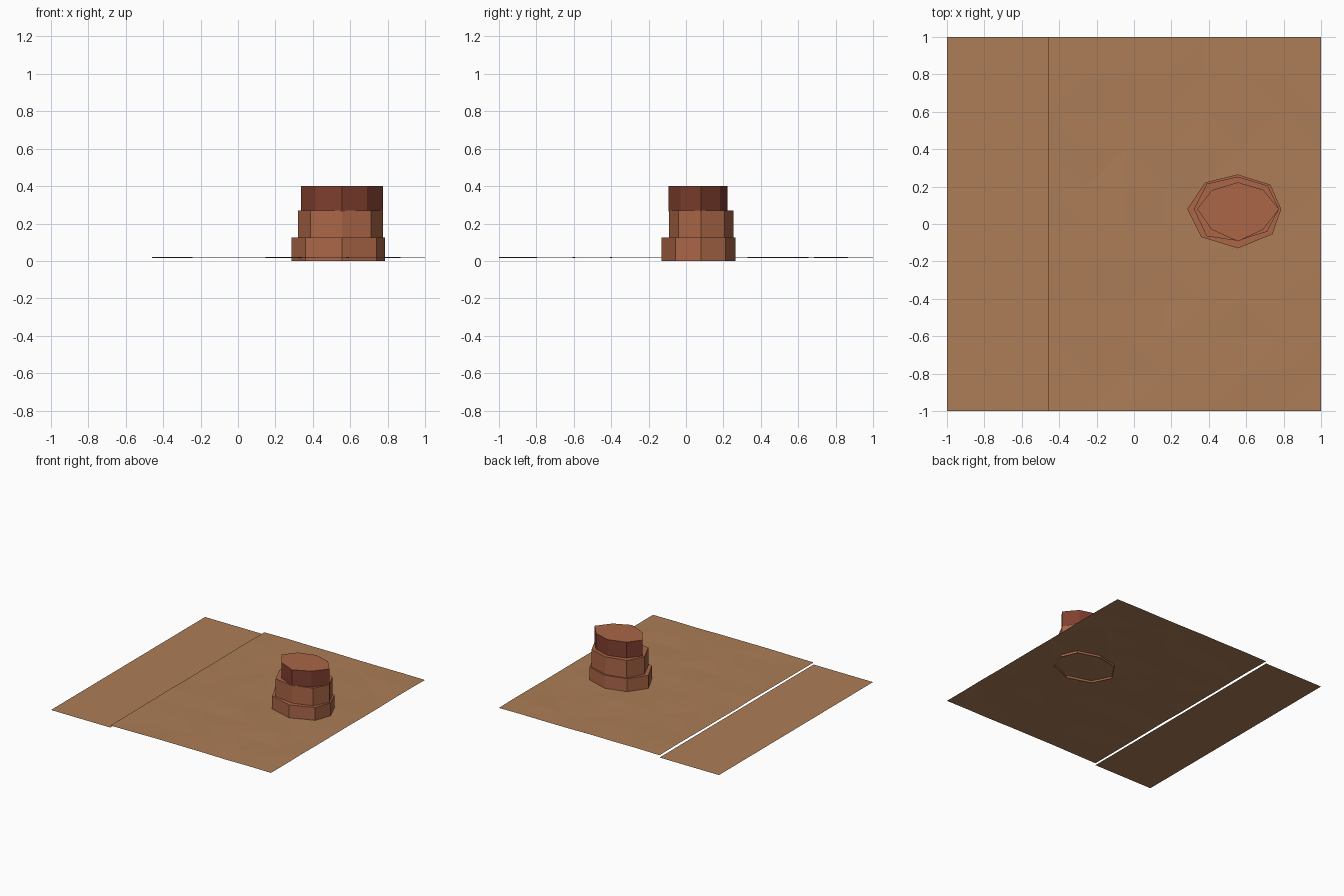
import bpy, bmesh, random

if "Cube" in bpy.data.objects:
    bpy.data.objects.remove(bpy.data.objects["Cube"])

random.seed(4)


def srgb(r, g, b):
    lin = lambda c: ((c / 255 + 0.055) / 1.055) ** 2.4
    return (lin(r), lin(g), lin(b), 1.0)


def material(name, rgb):
    m = bpy.data.materials.new(name)
    m.diffuse_color = srgb(*rgb)
    m.use_nodes = True
    m.node_tree.nodes["Principled BSDF"].inputs["Base Color"].default_value = m.diffuse_color
    return m


sand = material("sand", (172, 125, 87))
rock = material("terracotta rock", (170, 102, 71))
dark_rock = material("dark red rock", (127, 63, 47))


def make_object(name, bm, mats):
    mesh = bpy.data.meshes.new(name)
    bm.to_mesh(mesh)
    bm.free()
    for m in mats:
        mesh.materials.append(m)
    ob = bpy.data.objects.new(name, mesh)
    bpy.context.collection.objects.link(ob)
    return ob


def sheet(name, x0, x1, nx, ny, z, bump):
    """Upward-facing grid from y -1 to 1 with slight random height."""
    bm = bmesh.new()
    rows = [[bm.verts.new((x0 + (x1 - x0) * i / nx, -1 + 2 * j / ny,
                           z + random.uniform(-bump, bump)))
             for i in range(nx + 1)] for j in range(ny + 1)]
    for j in range(ny):
        for i in range(nx):
            bm.faces.new((rows[j][i], rows[j][i + 1],
                          rows[j + 1][i + 1], rows[j + 1][i]))
    bmesh.ops.triangulate(bm, faces=bm.faces[:])
    make_object(name, bm, [sand])


# flat lower strip and gently uneven desert floor
sheet("lower_strip", -1, -0.46, 1, 1, 0.0, 0.0)
sheet("desert_floor", -0.46, 1, 7, 10, 0.019, 0.0025)


def tier(name, outline, z0, z1, side_mat):
    """Irregular eight-sided rock layer: walls plus a rock-coloured cap."""
    bm = bmesh.new()
    low = [bm.verts.new((x, y, z0)) for x, y in outline]
    top = [bm.verts.new((x, y, z1)) for x, y in outline]
    n = len(outline)
    for i in range(n):
        k = (i + 1) % n
        bm.faces.new((low[i], low[k], top[k], top[i]))
    bm.faces.new(top).material_index = 1
    make_object(name, bm, [side_mat, rock])


# stacked butte, outlines counter-clockwise from the left point
tier("butte_base", [(0.285, 0.08), (0.36, -0.07), (0.555, -0.13), (0.74, -0.055),
                    (0.787, 0.08), (0.73, 0.21), (0.555, 0.265), (0.38, 0.222)],
     0.0, 0.125, rock)
tier("butte_middle", [(0.32, 0.08), (0.388, -0.065), (0.555, -0.09), (0.712, -0.04),
                      (0.775, 0.08), (0.715, 0.205), (0.555, 0.253), (0.39, 0.215)],
     0.12, 0.27, rock)
tier("butte_top", [(0.338, 0.08), (0.415, -0.03), (0.555, -0.093), (0.69, -0.03),
                   (0.776, 0.08), (0.69, 0.183), (0.555, 0.223), (0.415, 0.18)],
     0.265, 0.4, dark_rock)
